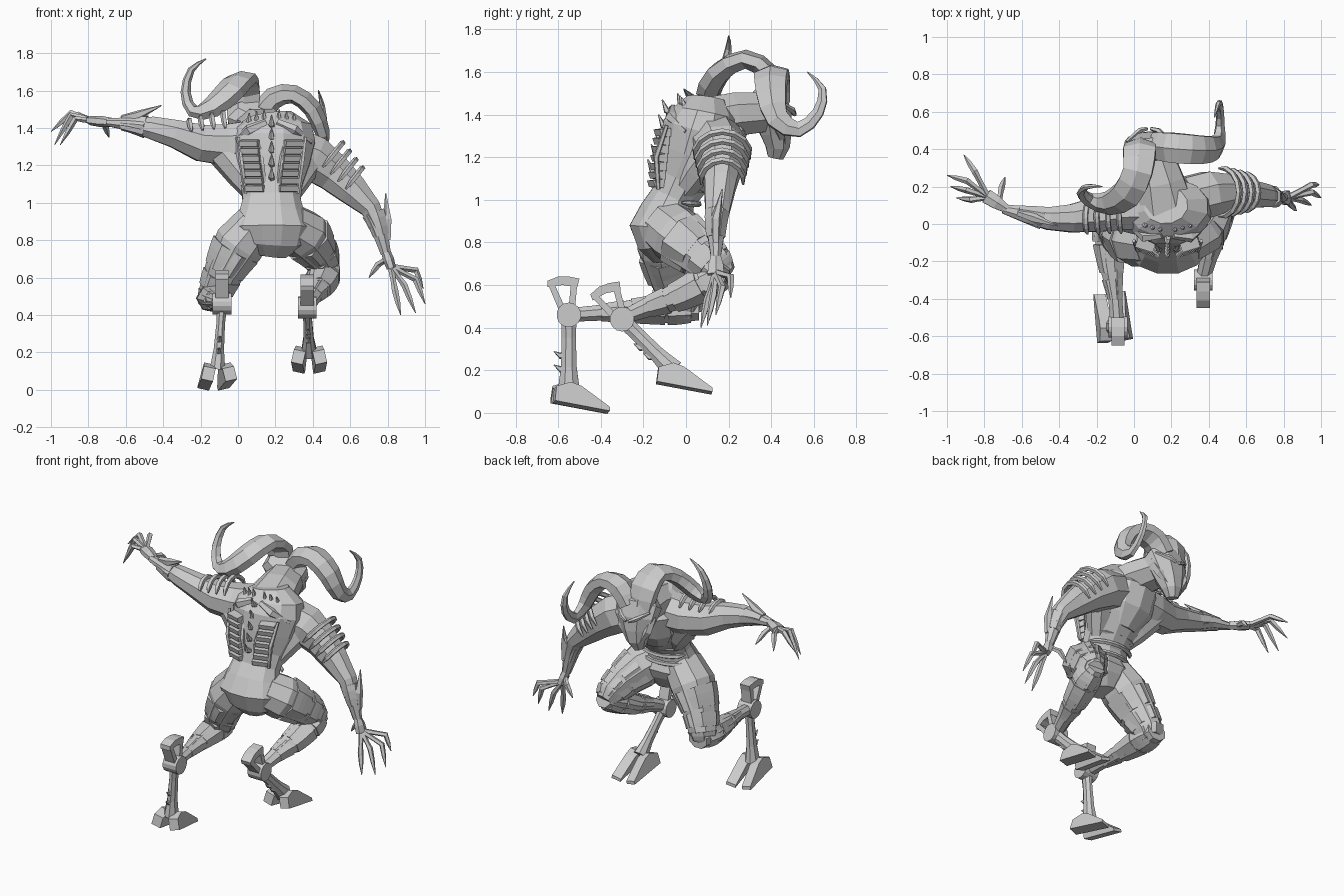
import bpy, bmesh
from math import sin, cos, pi, radians
from mathutils import Vector, Matrix

old = bpy.data.objects.get("Cube")
if old:
    bpy.data.objects.remove(old)

grey = bpy.data.materials.new("stone_grey")
grey.use_nodes = True
COLOUR = (0.6, 0.6, 0.6, 1)
grey.diffuse_color = COLOUR
grey.node_tree.nodes["Principled BSDF"].inputs["Base Color"].default_value = COLOUR
UNIT = 0.01  # all measures below are in hundredths


def finish(name, bm, matrix=None):
    bmesh.ops.recalc_face_normals(bm, faces=bm.faces)
    if matrix:
        bm.transform(matrix)
    bm.transform(Matrix.Scale(UNIT, 4))
    mesh = bpy.data.meshes.new(name)
    bm.to_mesh(mesh)
    bm.free()
    mesh.materials.append(grey)
    obj = bpy.data.objects.new(name, mesh)
    bpy.context.collection.objects.link(obj)


def spline(pts, steps):
    """Catmull-Rom resampling of points with their radii."""
    pts = [Vector(p) for p in pts]
    ext = [pts[0] * 2 - pts[1]] + pts + [pts[-1] * 2 - pts[-2]]
    out = []
    for a, b, c, d in zip(ext, ext[1:], ext[2:], ext[3:]):
        for i in range(steps):
            t = i / steps
            out.append(b + (c - a) * (t / 2) + (a * 2 - b * 5 + c * 4 - d) * (t * t / 2)
                       + (b * 3 - a - c * 3 + d) * (t ** 3 / 2))
    return out + [pts[-1]]


def tube(name, pts, n=8, side=(1, 0, 0), steps=1):
    """Faceted skin over points (x, y, z, half width, half depth)."""
    pts = [tuple(p) if len(p) == 5 else tuple(p) + (p[3],) for p in pts]
    if steps > 1:
        pts = spline(pts, steps)
    centres = [Vector(p[:3]) for p in pts]
    side, bm, rings = Vector(side), bmesh.new(), []
    for i, c in enumerate(centres):
        t = (centres[min(i + 1, len(pts) - 1)] - centres[max(i - 1, 0)]).normalized()
        side = (side - t * side.dot(t)).normalized()
        up = t.cross(side)
        angles = [(k + 0.5) * 2 * pi / n for k in range(n)]
        rings.append([bm.verts.new(c + side * cos(a) * pts[i][3] + up * sin(a) * pts[i][4])
                      for a in angles])
    for r, s in zip(rings, rings[1:]):
        for k in range(n):
            j = (k + 1) % n
            bm.faces.new((r[k], r[j], s[j], s[k]))
    bm.faces.new(rings[0])
    bm.faces.new(rings[-1])
    finish(name, bm)


def armour(name, pts, spans, grow):
    """Slightly larger sleeves over parts of a limb."""
    fine = spline(pts, 10)
    for i, (a, b) in enumerate(spans):
        ids = [int(len(fine) * (a + (b - a) * k / 3)) for k in range(4)]
        tube(f"{name}_{i + 1}", [(*fine[k][:3], fine[k][3] * grow, fine[k][4] * grow)
                                 for k in ids], 7)


def hoop(name, centre, u, v, start, end, r, n=8):
    """Bar bent along an elliptic arc spanned by u and v."""
    c, u, v = Vector(centre), Vector(u), Vector(v)
    path = []
    for k in range(n + 1):
        a = radians(start + (end - start) * k / n)
        path.append((*(c + u * cos(a) + v * sin(a)), r if 0 < k < n else r * 0.4))
    tube(name, path, 5, u.cross(v))


def prism(name, profile, half, matrix):
    """Side profile (y, z) extruded across x."""
    bm = bmesh.new()
    a = [bm.verts.new((-half, y, z)) for y, z in profile]
    b = [bm.verts.new((half, y, z)) for y, z in profile]
    bm.faces.new(a)
    bm.faces.new(b)
    for k in range(len(a)):
        j = (k + 1) % len(a)
        bm.faces.new((a[k], a[j], b[j], b[k]))
    finish(name, bm, matrix)


# Torso, chest, neck and head
MID, FACE = 18, 8
tube("torso", [(17, -9, 72, 9, 7), (18, -10, 79, 19, 13), (18, -11, 87, 22, 16),
               (18, -9, 94, 18, 13), (18, -6, 101, 16, 11), (18, -2, 109, 17, 13),
               (18, 3, 120, 21, 17), (18, 7, 132, 24, 19), (18, 9, 140, 22, 16),
               (17, 10, 147, 12, 10)], 12)
tube("chest", [(17, 8, 110, 10, 7), (16, 13, 121, 17, 12), (15, 16, 133, 17, 13),
               (15, 15, 141, 10, 8)], 10)
tube("neck", [(17, 6, 137, 17, 11), (14, 22, 140, 14, 11), (10, 36, 141, 12, 10)])
tube("head", [(9, 34, 151, 10, 5), (8, 38, 147, 15, 10), (8, 41, 140, 14, 9),
              (7, 42, 132, 10, 8), (6, 43, 125, 7, 6), (5, 42, 120, 4, 4)])
for s, label in ((-1, "right"), (1, "left")):
    tube(f"{label}_brow", [(FACE + s, 51, 140, 1), (FACE + s * 5, 50, 142, 1.5),
                           (FACE + s * 12, 44, 146, 0.8)], 5)
    tube(f"{label}_cheek", [(FACE + s * 11, 40, 142, 3), (FACE - 1 + s * 9, 44, 133, 3),
                            (FACE - 2 + s * 4, 46, 125, 1)], 5)
    # Ridged back panels and their frames
    for i in range(7):
        f = i / 6
        tilt = Matrix.Translation((MID + s * (9 + f * 3), -14.5 + f * 3, 108 + f * 24))
        prism(f"{label}_back_rib_{i + 1}", [(3, -2.4), (-1.5, -2), (-2.4, 1), (3, 1.8)], 5,
              tilt @ Matrix.Rotation(s * 0.3, 4, "Z"))
    for off in (3, 14):
        tube(f"{label}_back_frame", [(MID + s * off, -13, 105, 1), (MID + s * (off + 2), -14, 120, 1.4),
                                     (MID + s * (off + 4), -9, 135, 1)], 5)
    tube(f"{label}_shoulder_blade", [(MID + s * 3, -6, 143, 2), (MID + s * 12, -7, 139, 3),
                                     (MID + s * 21, 0, 132, 1)], 5)
    for i in range(3):
        tube(f"{label}_neck_spike_{i + 1}", [(MID + s * (4 + i * 4), i - 2, 142, 2),
                                             (MID + s * (4 + i * 4), i - 4, 150 - i, 0.3)], 5)
for i in range(5):
    z = 112 + i * 7
    y = -13 + i * 1.7
    tube(f"spine_spike_{i + 1}", [(MID, y + 3, z, 2.2), (MID, y - 3, z + 2, 1.6),
                                  (MID, y - 5, z + 7, 0.3)], 5)
for i in range(4):
    hoop(f"belly_band_{i + 1}", (MID, -8 + i * 2, 93 + i * 6), (17, 0, 0), (0, 12, -1), 20, 160, 1.5)
tube("right_flank", [(10, -2, 104, 6), (3, 3, 115, 9), (-9, 7, 130, 10)])
tube("left_flank", [(27, -2, 104, 6), (32, 5, 114, 8), (38, 13, 124, 9)])

# Ram horns
tube("right_horn", [(4, 41, 146, 8, 6), (3, 39, 159, 10, 5), (2, 28, 166, 9, 4.5),
                    (-4, 16, 160, 9, 5), (-14, 11, 151, 7, 5), (-24, 13, 149, 4, 3),
                    (-28, 17, 159, 3, 2), (-25, 20, 171, 2, 1.5), (-17, 20, 177, 0.3)],
     6, (1, 0, 0), 2)
tube("left_horn", [(12, 42, 147, 8, 6), (19, 41, 156, 9, 6), (30, 40, 158, 9, 5),
                   (40, 40, 150, 8, 5), (45, 43, 138, 6, 4), (46, 53, 133, 4, 2.5),
                   (46, 62, 141, 3, 2), (45, 64, 152, 2, 1.5), (43, 57, 160, 0.3)],
     6, (0, 1, 0), 2)

# Arms
right_arm = [(8, 9, 132, 13, 13), (-6, 8, 131, 12, 12), (-20, 5, 132, 10, 10.5), (-34, 3, 137, 8, 8),
             (-46, 3, 140, 6.5, 6.5), (-57, 5, 142, 5, 4), (-70, 8, 143, 2.5, 2.2)]
left_arm = [(28, 13, 129, 13, 13), (40, 16, 124, 13, 13), (51, 17, 116, 10, 11), (61, 16, 107, 8, 9),
            (71, 15, 97, 6.5, 6), (75, 14, 88, 5, 5), (79, 14, 73, 2.5, 3)]
for label, path in (("right", right_arm), ("left", left_arm)):
    tube(f"{label}_arm", path, 8, (0, 1, 0))
    armour(f"{label}_arm_plate", path, [(0.72, 0.9)], 1.07)
tube("right_elbow_blade", [(-62, 6, 145, 2), (-53, 3, 147, 2.5), (-41, -1, 152, 0.3)], 5)
tube("left_elbow_blade", [(80, 14, 80, 2), (80, 14, 91, 2.5), (79, 17, 105, 0.3)], 5)
for i in range(4):
    hoop(f"right_shoulder_hoop_{i + 1}", (-6 - i * 6, 6 - i, 134), (0, 12 - i, 0),
         (-2, 0, 14 - i * 1.3), 25, 155, 1.6)
    hoop(f"left_shoulder_hoop_{i + 1}", (47 + i * 4, 17, 121 - i * 4), (0, 13 - i, 0),
         (9 - i * 0.5, 0, 11 - i * 0.5), -10, 190, 1.6)

# Hands: palm, four clawed fingers and a thumb
hands = {
    "right": ((-68, 8, 143), (-79, 15, 144), [((-89, 23, 148), (-100, 26, 138)),
              ((-85, 28, 147), (-91, 37, 141)), ((-89, 18, 147), (-98, 20, 131)),
              ((-87, 13, 145), (-95, 14, 131)), ((-71, 19, 141), (-69, 25, 135))]),
    "left": ((79, 14, 74), (82, 14, 65), [((84, 10, 53), (87, 7, 40)),
             ((89, 13, 56), (95, 10, 41)), ((95, 17, 59), (100, 14, 46)),
             ((95, 21, 64), (99, 21, 54)), ((75, 19, 67), (70, 20, 60))])}
for label, (wrist, palm, fingers) in hands.items():
    w, p = Vector(wrist), Vector(palm)
    tube(f"{label}_palm", [(*w, 2.5, 2.5), (*w.lerp(p, 0.5), 4, 3), (*p, 4.5, 2.5)], 6, (0, 1, 0))
    for i, (mid, tip) in enumerate(fingers):
        m, t = Vector(mid), Vector(tip)
        root = w.lerp(p, 0.4 if i == 4 else 0.9).lerp(m, 0.12)
        tube(f"{label}_finger_{i + 1}", [(*root, 1.7), (*root.lerp(m, 0.6), 1.5), (*m, 1.8),
                                         (*m.lerp(t, 0.5), 1.4), (*t, 0.2)], 5, (0, 1, 0.1))

# Legs: thigh, shin, hock, ankle, crest lean and foot turn
legs = {
    "right": ([(10, -10, 89, 12, 13), (1, -8, 78, 14, 15), (-7, -5, 64, 11, 13), (-12, -1, 52, 9, 10),
               (-13, 0, 45, 6, 6)],
              [(-13, 6, 49, 7, 6), (-13, -6, 49, 9, 7.5), (-12, -22, 48, 7, 6), (-10, -40, 47, 4, 4),
               (-9, -54, 46, 4, 3.5)], (-8.5, -55, 46), (-11, -55, 11), 0, 0.12),
    "left": ([(27, -10, 88, 12, 13), (35, -4, 83, 14, 14), (42, 6, 75, 11, 12), (46, 14, 68, 9, 10),
              (47, 19, 64, 6, 6)],
             [(47, 20, 66, 6, 6), (46, 11, 62, 9, 8), (43, -3, 55, 8, 7), (40, -17, 50, 5, 5),
              (37, -29, 45, 4, 3.5)], (37, -30, 44), (38, -6, 20), 0.35, 0)}
for label, (thigh, shin, hock, ankle, lean, turn) in legs.items():
    tube(f"{label}_thigh", thigh, 9)
    tube(f"{label}_shin", shin)
    armour(f"{label}_thigh_plate", thigh, [(0.3, 0.5), (0.54, 0.7), (0.74, 0.92)], 1.05)
    armour(f"{label}_shin_plate", shin, [(0.08, 0.3), (0.34, 0.56), (0.6, 0.74)], 1.06)
    h, a = Vector(hock), Vector(ankle)
    tube(f"{label}_metatarsal", [(*h, 3, 4), (*h.lerp(a, 0.3), 2.5, 3.6), (*h.lerp(a, 0.7), 3, 4),
                                 (*a, 4.5, 5.5)])
    across = Vector((5, 0, 0))
    tube(f"{label}_hock_disc", [(*(h - across), 5.8), (*(h + across), 5.8)], 14, (0, 1, 0))
    # Open fan crest above the hock
    place = Matrix.Translation(h) @ Matrix.Rotation(lean, 4, "X")
    for part, shape in (("rear_strut", [(-5, 3), (-10, 15), (-7, 15), (-2, 4)]),
                        ("fore_strut", [(0, 4), (1, 15), (4, 15), (3, 4)]),
                        ("cap", [(-10, 13), (-10, 16), (-5, 18), (0, 18), (5, 17), (4, 13), (-3, 14)])):
        prism(f"{label}_crest_{part}", shape, 3.5, place)
    # Rear spurs
    for i in range(2):
        q = h.lerp(a, 0.52 + i * 0.18)
        tube(f"{label}_spur_{i + 1}", [(*q, 2), (q.x, q.y - 4, q.z - 1, 1.6),
                                       (q.x, q.y - 7, q.z + 1, 0.2)], 5)
    # Cloven hoof
    for s, toe in ((-1, "outer"), (1, "inner")):
        place = (Matrix.Translation(a) @ Matrix.Rotation(turn, 4, "Z")
                 @ Matrix.Translation((s * 4.6, 0, 0)) @ Matrix.Rotation(s * 0.08, 4, "Z"))
        prism(f"{label}_{toe}_hoof", [(-7, 1), (-8, -6), (18, -11), (18, -9), (5, 1), (0, 3)], 3.2,
              place @ Matrix.Rotation(-s * 0.22, 4, "Y"))
